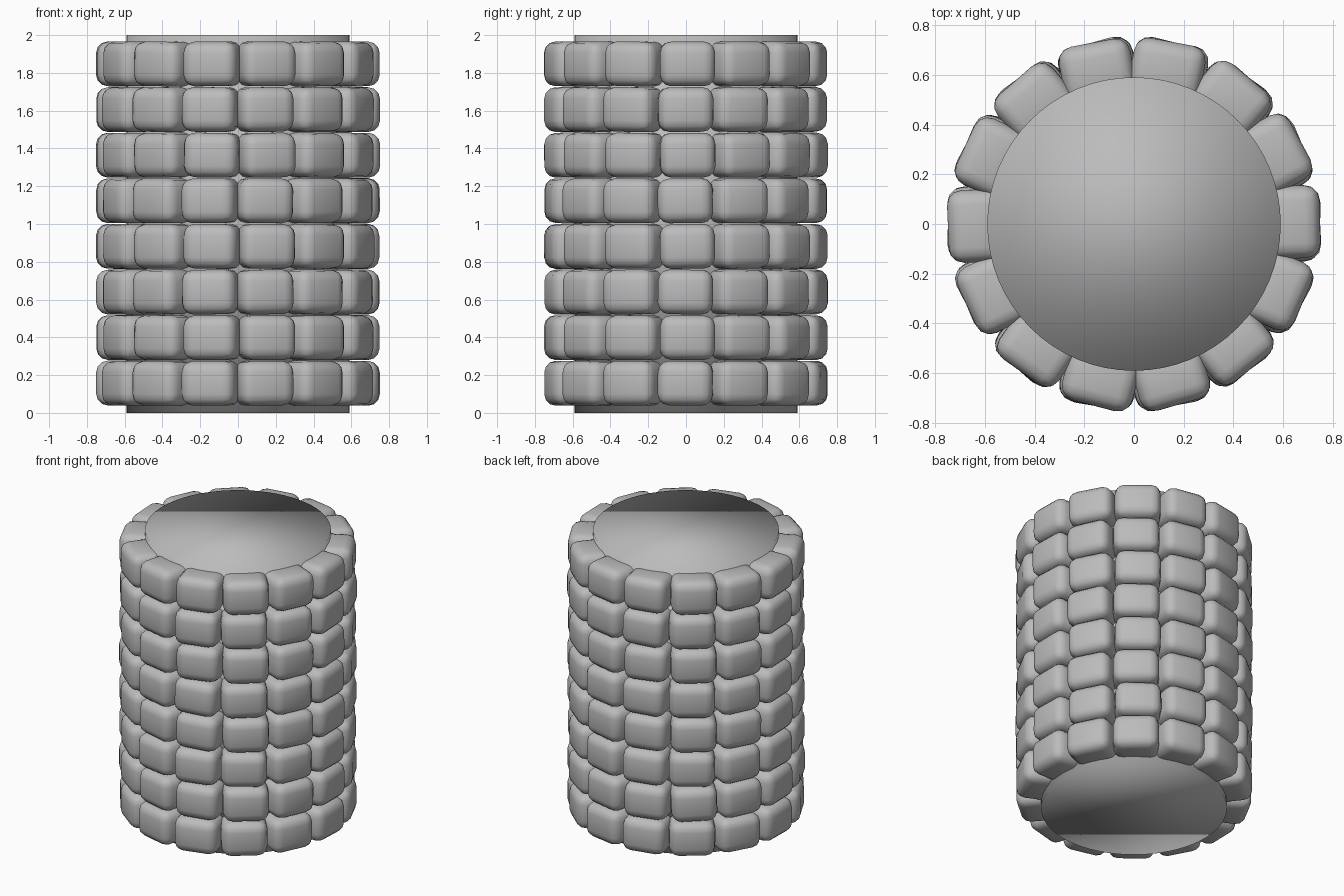
import bpy, bmesh, math, random
from mathutils import Matrix

if "Cube" in bpy.data.objects:
    bpy.data.objects.remove(bpy.data.objects["Cube"])

random.seed(4)
ROWS, COUNT = 8, 14
PITCH = 0.2415

grey = bpy.data.materials.new("stone grey")
grey.diffuse_color = (0.5, 0.5, 0.5, 1)
grey.use_nodes = True
grey.node_tree.nodes["Principled BSDF"].inputs["Base Color"].default_value = grey.diffuse_color


def finish(bm, name):
    mesh = bpy.data.meshes.new(name)
    bm.to_mesh(mesh)
    bm.free()
    mesh.materials.append(grey)
    for p in mesh.polygons:
        p.use_smooth = True
    obj = bpy.data.objects.new(name, mesh)
    bpy.context.collection.objects.link(obj)
    return obj


# Solid core, smooth all over including its caps
bm = bmesh.new()
bmesh.ops.create_cone(bm, cap_ends=True, segments=64, radius1=0.59, radius2=0.59,
                      depth=2, matrix=Matrix.Translation((0, 0, 1)))
finish(bm, "core")

# One rounded block: x is radial, y along the ring, z up
block = bmesh.new()
bmesh.ops.create_cube(block, size=1, matrix=Matrix.Diagonal((0.23, 0.292, 0.236, 1)))
bmesh.ops.bevel(block, geom=block.edges[:], offset=0.06, segments=3,
                profile=0.5, affect='EDGES')
block_mesh = bpy.data.meshes.new("block_shape")
block.to_mesh(block_mesh)
block.free()

# Rings of blocks, each row turned a little and each block set a little askew
for row in range(ROWS):
    bm = bmesh.new()
    turn = 0.012 if row % 2 else -0.004
    for i in range(COUNT):
        angle = math.tau * i / COUNT + turn
        place = (Matrix.Rotation(angle, 4, 'Z')
                 @ Matrix.Translation((0.633, 0, 0.157 + row * PITCH))
                 @ Matrix.Rotation(random.uniform(-0.05, 0.05), 4, 'Z')
                 @ Matrix.Rotation(random.uniform(-0.015, 0.015), 4, 'X'))
        start = len(bm.verts)
        bm.from_mesh(block_mesh)
        bm.verts.ensure_lookup_table()
        bmesh.ops.transform(bm, matrix=place, verts=bm.verts[start:])
    finish(bm, f"block_ring_{row + 1}")
bpy.data.meshes.remove(block_mesh)
